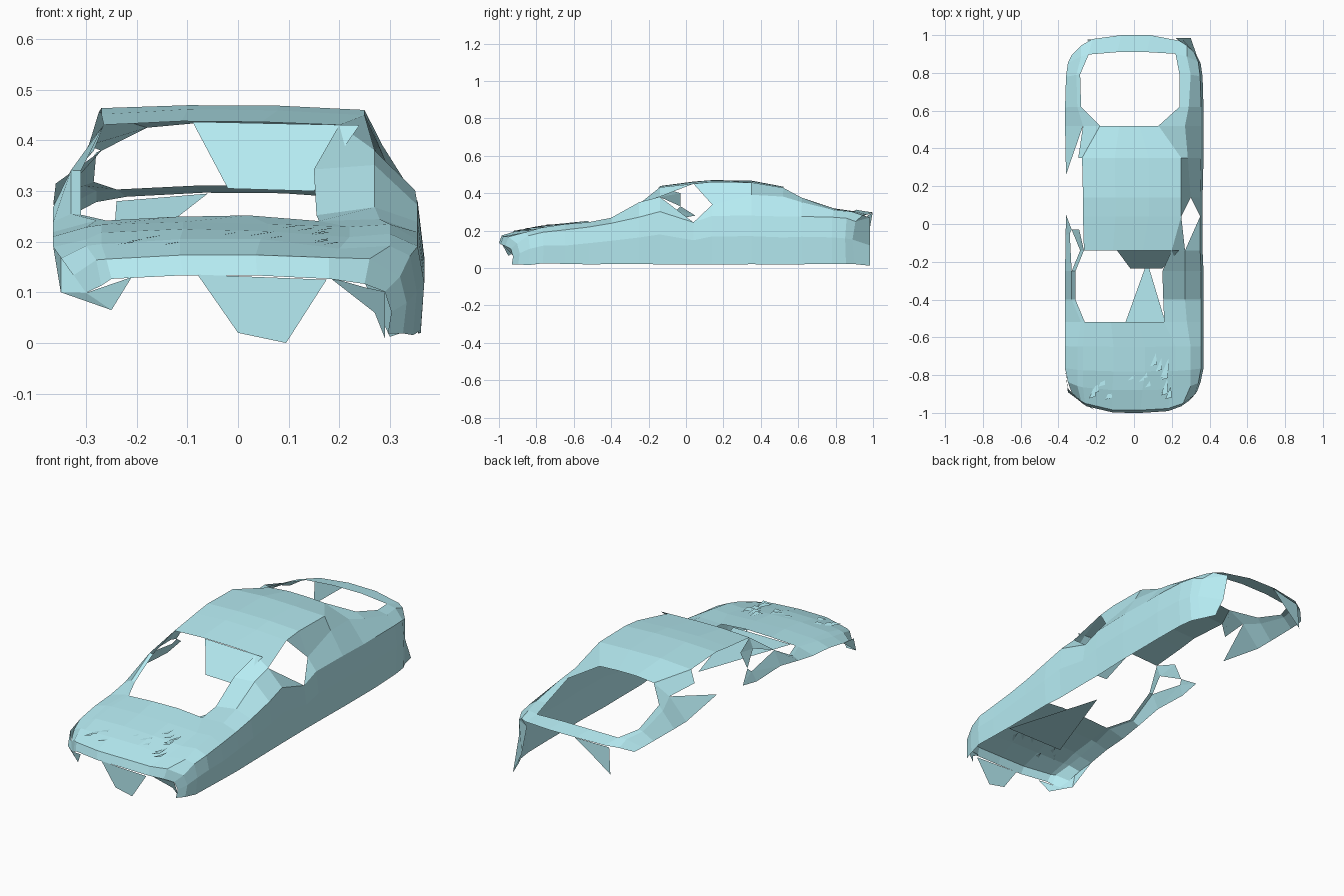
import bpy, random

if "Cube" in bpy.data.objects:
    bpy.data.objects.remove(bpy.data.objects["Cube"])

random.seed(4)

# One pale turquoise paint for the whole shell
paint = bpy.data.materials.new("turquoise_paint")
paint.diffuse_color = (.47, .84, .90, 1)
paint.use_nodes = True
paint.node_tree.nodes["Principled BSDF"].inputs["Base Color"].default_value = paint.diffuse_color

# Body stations: y, left shoulder x, right shoulder x, centre z,
#                upper x, upper z, belt half width, belt z
stations = [
    (-1.0, -.25, .18, .135, .25, .115, .30, .10),
    (-.985, -.26, .18, .175, .26, .165, .33, .13),
    (-.88, -.27, .20, .20, .30, .19, .35, .17),
    (-.78, -.27, .22, .22, .30, .21, .365, .19),
    (-.65, -.27, .22, .24, .30, .23, .365, .21),
    (-.52, -.26, .16, .25, .28, .245, .365, .22),
    (-.40, -.31, .155, .262, .27, .27, .365, .24),
    (-.25, -.31, .15, .35, .27, .35, .365, .27),
    (-.14, -.265, .20, .437, .27, .38, .36, .30),
    (.04, -.27, .25, .46, .285, .38, .36, .245),
    (.14, -.27, .25, .47, .30, .34, .36, .28),
    (.35, -.275, .25, .465, .285, .39, .365, .28),
    (.52, -.18, .13, .435, .27, .38, .365, .275),
    (.62, -.28, .24, .385, .29, .35, .365, .275),
    (.80, -.285, .24, .325, .30, .31, .36, .27),
    (.91, -.24, .22, .31, .28, .30, .35, .265),
    (1.0, -.22, .24, .295, .28, .28, .33, .25),
]


def make_mesh(name, verts, faces):
    mesh = bpy.data.meshes.new(name)
    mesh.from_pydata(verts, [], faces)
    mesh.update()
    mesh.materials.append(paint)
    obj = bpy.data.objects.new(name, mesh)
    bpy.context.collection.objects.link(obj)
    return obj


def patch(name, points):
    return make_mesh(name, points, [tuple(range(len(points)))])


def section(y, xl, xr, zc, xu, zu, wb, zb):
    """One cross-section, left belt to right sill, bowed in plan at the ends."""
    zs = zc - .008
    pts = [(-wb, zb), (min(-xu, xl - .02), min(zu, zs)), (xl, zs),
           (xl + (xr - xl) * .33, zc), (xl + (xr - xl) * .67, zc), (xr, zs),
           (xu, zu), (wb - .01, zb), (wb + .003, zb * .6), (wb - .004, .02)]
    bow = .15 * abs(y) ** 8
    hood = -.95 < y < -.6
    out = []
    for x, z in pts:
        jit = random.uniform(-1, 1) * (.007 if hood else .002)
        out.append((x, y * (1 - bow * (abs(x) / .36) ** 4), z + jit))
    return out


COLS = 10
verts = [p for s in stations for p in section(*s)]


def vid(i, c):
    return i * COLS + c


def is_open(i, c):
    windshield = 5 <= i <= 7 and 2 <= c <= 4
    rear_window = 12 <= i <= 14 and 2 <= c <= 4
    right_window = 8 <= i <= 9 and 5 <= c <= 6
    left_gap = (c == 0 and 7 <= i <= 11) or (c == 1 and 8 <= i <= 10)
    return windshield or rear_window or right_window or left_gap


# Body shell with window openings
faces = [(vid(i, c), vid(i, c + 1), vid(i + 1, c + 1), vid(i + 1, c))
         for i in range(len(stations) - 1) for c in range(COLS - 1) if not is_open(i, c)]
# Corner fills that make the right side window a diamond
for tri in [((8, 5), (9, 5), (8, 6)), ((9, 5), (10, 5), (10, 6)),
            ((8, 6), (9, 7), (8, 7)), ((10, 6), (10, 7), (9, 7))]:
    faces.append(tuple(vid(*t) for t in tri))
make_mesh("body_shell", verts, faces)

# Front end: hanging panel and the two bumper corners
patch("front_panel", [(-.08, -1, .135), (0, -1, .02), (.095, -1, 0), (.175, -1, .125)])
make_mesh("left_bumper_corner",
          [(-.35, -.87, .17), (-.35, -.89, .10), (-.25, -.95, .065), (-.21, -.985, .13),
           verts[vid(0, 0)], verts[vid(3, 0)]],
          [(0, 1, 4), (1, 2, 4), (2, 3, 4), (0, 1, 5)])
patch("right_bumper_corner", [(.18, -.985, .13), (.25, -.95, .11), verts[vid(0, 7)],
                              (.29, -.895, .01), (.27, -.92, .06)])

# Loose sheets seen through the windscreen
patch("under_hood_sheet", [(-.11, -.7, .14), (.22, -.7, .14), (.07, -.2, .14)])
patch("windscreen_sheet", [(-.09, -.14, .437), (.24, -.14, .43), (.15, -.235, .30),
                           (-.02, -.235, .305)])

# Left side fragments
make_mesh("left_window_frame",
          [verts[vid(8, 1)], verts[vid(8, 2)], verts[vid(7, 1)], verts[vid(7, 0)],
           (-.29, -.03, .40), (-.33, -.03, .33), (-.36, .05, .28), (-.362, -.06, .26),
           (-.34, -.05, .31)],
          [(0, 1, 4), (0, 4, 5), (5, 6, 8), (6, 7, 8), (3, 7, 8), (2, 3, 8)])
patch("left_quarter_tip", [verts[vid(12, 0)], verts[vid(12, 1)], (-.36, .26, .315)])

# Rear end: right corner panel and left hanging fragment
make_mesh("right_rear_corner",
          [verts[vid(16, 6)], verts[vid(16, 7)], verts[vid(16, 8)], verts[vid(16, 9)],
           (.22, .985, .27), (.25, .985, .12), (.30, .985, .012)],
          [(0, 1, 4), (1, 2, 5, 4), (2, 3, 6, 5)])
patch("left_rear_fragment", [(-.24, .97, .28), (-.25, .975, .145), (-.15, .985, .225),
                             (-.06, .998, .295)])

# Crumpled slivers standing on the hood
fv, ff = [], []
for k in range(16):
    x, y = random.uniform(-.25, .2), random.uniform(-.93, -.74)
    z = .222 + (y + .78) * .19
    n = len(fv)
    fv += [(x, y, z), (x + .035, y + .01, z + .006), (x + .03, y + .07, z + .004)]
    ff.append((n, n + 1, n + 2))
make_mesh("hood_creases", fv, ff)
